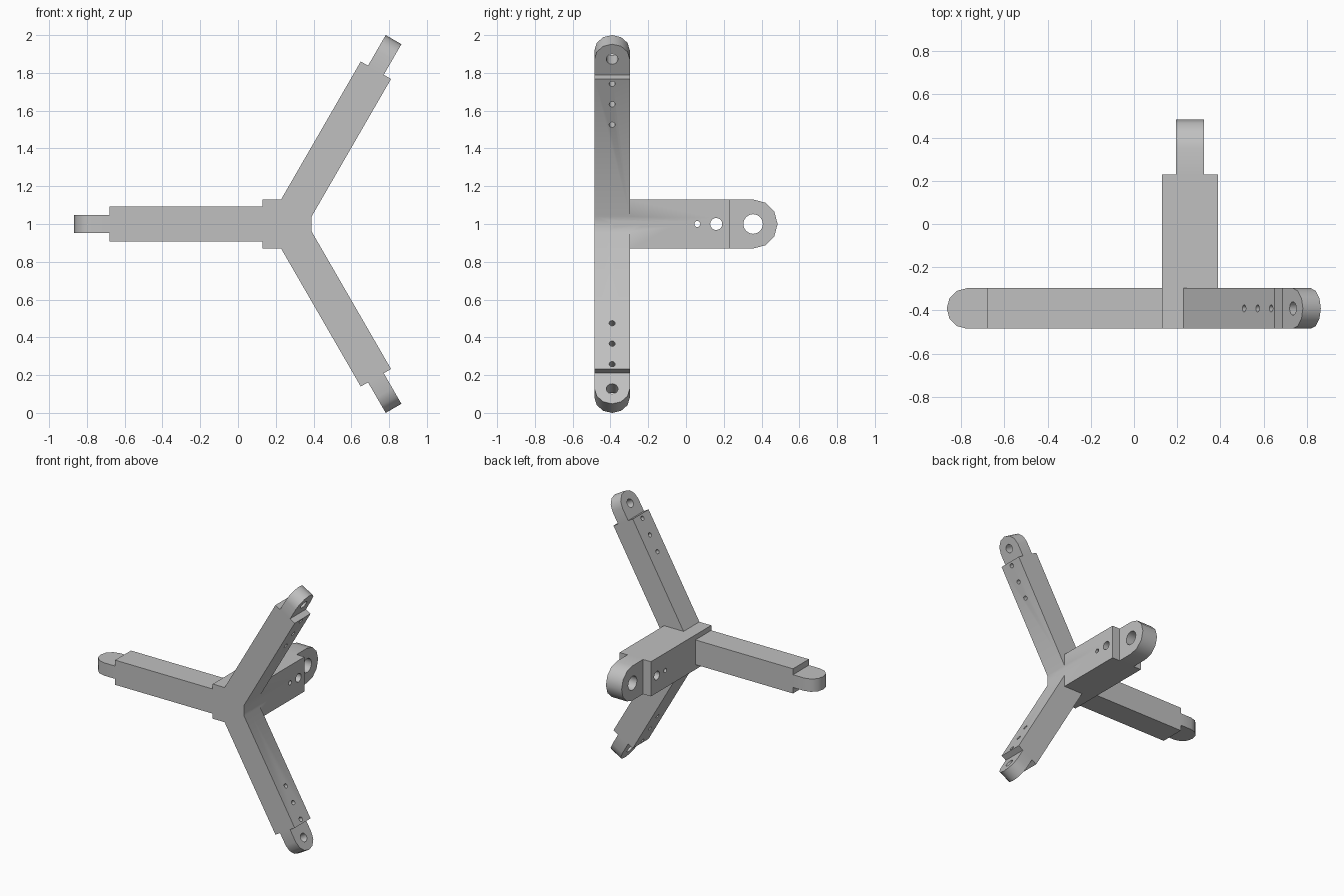
import bpy, bmesh, math
from mathutils import Matrix, Vector

cube = bpy.data.objects.get("Cube")
if cube:
    bpy.data.objects.remove(cube, do_unlink=True)

HUB = Vector((0.26, -0.391, 1.0))


def prism(name, outline, thickness, frame):
    """Extrude a flat outline symmetrically about its plane."""
    bm = bmesh.new()
    face = bm.faces.new([bm.verts.new((u, v, -thickness / 2)) for u, v in outline])
    ext = bmesh.ops.extrude_face_region(bm, geom=[face])["geom"]
    top = [g for g in ext if isinstance(g, bmesh.types.BMVert)]
    bmesh.ops.translate(bm, verts=top, vec=(0, 0, thickness))
    bm.transform(frame)
    bmesh.ops.recalc_face_normals(bm, faces=bm.faces)
    mesh = bpy.data.meshes.new(name)
    bm.to_mesh(mesh)
    bm.free()
    obj = bpy.data.objects.new(name, mesh)
    bpy.context.scene.collection.objects.link(obj)
    return obj


def circle(u, radius, sides=16):
    return [(u + radius * math.cos(math.tau * i / sides),
             radius * math.sin(math.tau * i / sides)) for i in range(sides)]


def combine(target, other, operation):
    """Apply a boolean and discard the helper."""
    mod = target.modifiers.new(operation, 'BOOLEAN')
    mod.operation = operation
    mod.solver = 'EXACT'
    mod.object = other
    bpy.context.view_layer.objects.active = target
    bpy.ops.object.modifier_apply(modifier=mod.name)
    bpy.data.objects.remove(other, do_unlink=True)


def limb(name, frame, start, shoulder, end, half, body_thick, tongue_thick, holes):
    """Square bar with a thinner round-ended tongue and cross-drilled holes."""
    bar = [(start, -half), (shoulder, -half), (shoulder, half), (start, half)]
    obj = prism(name, bar, body_thick, frame)
    tongue = [(shoulder - 0.01, half), (shoulder - 0.01, -half)]
    for i in range(7):
        a = math.pi * (i / 6 - 0.5)
        tongue.append((end - half + half * math.cos(a), half * math.sin(a)))
    combine(obj, prism("tongue", tongue, tongue_thick, frame), 'UNION')
    for u, radius in holes:
        combine(obj, prism("drill", circle(u, radius), 1.0, frame), 'DIFFERENCE')
    return obj


def axes(u, v, w, origin):
    frame = Matrix((u, v, w)).transposed().to_4x4()
    frame.translation = origin
    return frame


# Central block reaching backwards, drilled from side to side
block_frame = axes((0, 1, 0), (0, 0, 1), (1, 0, 0), (HUB.x, 0, HUB.z))
body = limb("three_arm_bracket", block_frame, -0.485, 0.23, 0.485, 0.13, 0.26, 0.13,
            [(0.355, 0.052), (0.16, 0.032), (0.06, 0.016),
             (-0.085, 0.016), (-0.23, 0.016), (-0.375, 0.016)])

# Three equal arms spread around the hub
for degrees in (60, 180, 300):
    a = math.radians(degrees)
    along = (math.cos(a), 0, math.sin(a))
    across = (-math.sin(a), 0, math.cos(a))
    arm = limb("arm", axes(along, (0, 1, 0), across, HUB), 0, 0.94, 1.127, 0.094,
               0.185, 0.096,
               [(1.035, 0.031), (0.91, 0.016), (0.785, 0.016), (0.66, 0.016)])
    combine(body, arm, 'UNION')

# Plain grey finish
grey = bpy.data.materials.new("plain_grey")
grey.use_nodes = True
colour = (0.53, 0.53, 0.53, 1)
grey.diffuse_color = colour
grey.node_tree.nodes["Principled BSDF"].inputs["Base Color"].default_value = colour
body.data.materials.clear()
body.data.materials.append(grey)
for poly in body.data.polygons:
    poly.material_index = 0

bpy.ops.object.select_all(action='DESELECT')
body.select_set(True)
bpy.context.view_layer.objects.active = body
bpy.ops.object.shade_smooth_by_angle(angle=math.radians(35))
